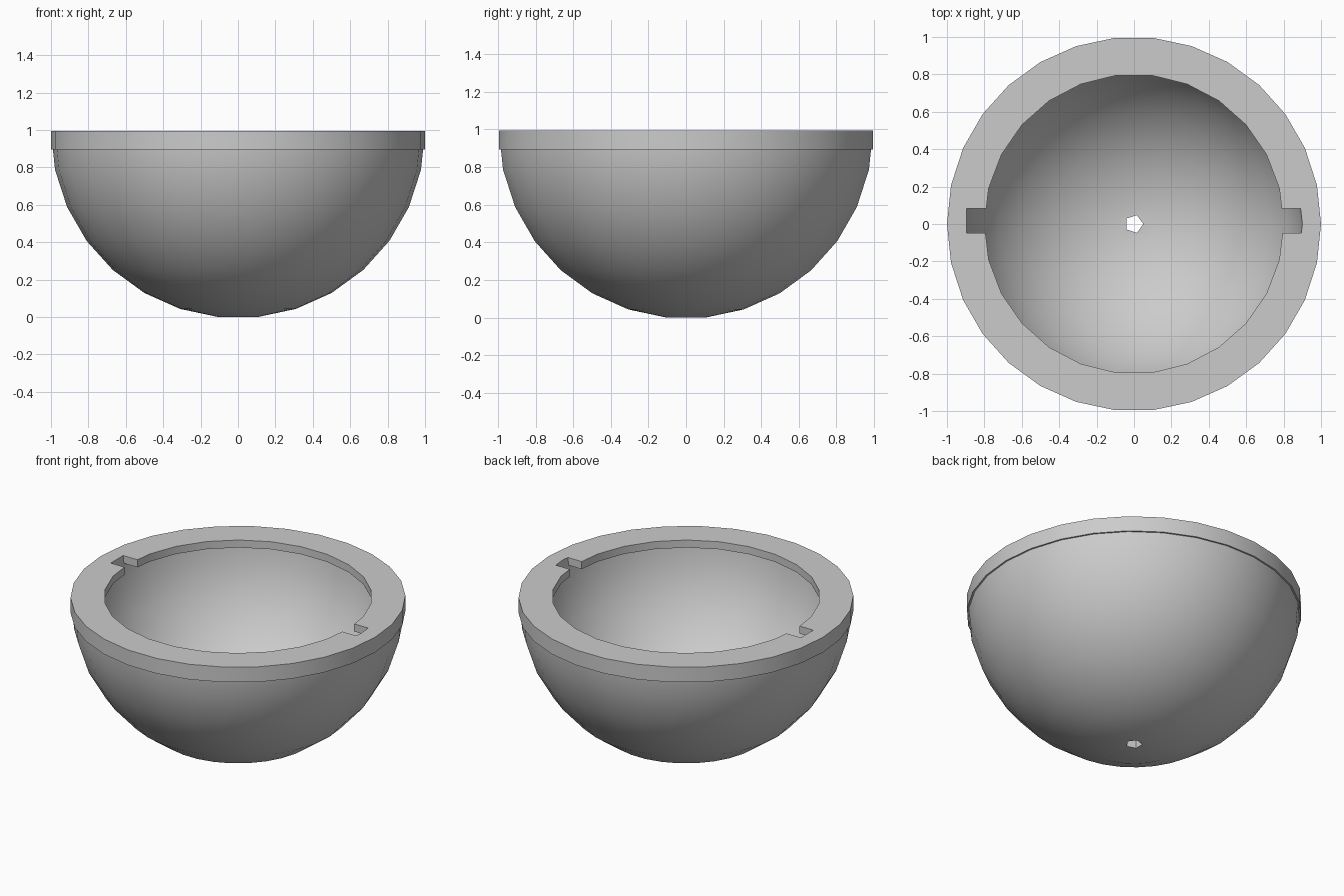
import bpy, bmesh, math

if "Cube" in bpy.data.objects:
    bpy.data.objects.remove(bpy.data.objects["Cube"], do_unlink=True)

STEP = math.radians(12)
TOP = math.cos(STEP / 2)      # equator height when the flat base sits on z = 0
RIM, LIP = 0.1, 0.05          # heights of outer band and inner lip

grey = bpy.data.materials.new("plain grey")
grey.use_nodes = True
colour = (0.6, 0.6, 0.6, 1)
grey.diffuse_color = colour
grey.node_tree.nodes["Principled BSDF"].inputs["Base Color"].default_value = colour


def lathe(name, profile, sides):
    """Closed solid of revolution from (radius, z) points, bottom to top."""
    bm = bmesh.new()
    rings = [[bm.verts.new((r * math.cos(math.tau * i / sides),
                            r * math.sin(math.tau * i / sides), z))
              for i in range(sides)] for r, z in profile]
    for low, high in zip(rings, rings[1:]):
        for i in range(sides):
            j = (i + 1) % sides
            bm.faces.new((low[i], low[j], high[j], high[i]))
    bm.faces.new(rings[0][::-1])
    bm.faces.new(rings[-1])
    mesh = bpy.data.meshes.new(name)
    bm.to_mesh(mesh)
    bm.free()
    obj = bpy.data.objects.new(name, mesh)
    bpy.context.collection.objects.link(obj)
    mesh.materials.append(grey)
    return obj


def dome(radius):
    """Lower hemisphere rings, excluding the equator."""
    return [(radius * math.sin(STEP * (i + 0.5)),
             TOP - radius * math.cos(STEP * (i + 0.5))) for i in range(7)]


def cut(target, cutter):
    """Subtract the cutter from the target and discard the cutter."""
    cutter.hide_render = True
    mod = target.modifiers.new("cut", 'BOOLEAN')
    mod.operation, mod.solver, mod.object = 'DIFFERENCE', 'EXACT', cutter
    bpy.ops.object.select_all(action='DESELECT')
    bpy.context.view_layer.objects.active = target
    target.select_set(True)
    bpy.ops.object.modifier_apply(modifier=mod.name)
    bpy.data.objects.remove(cutter, do_unlink=True)


# Outer bowl with a slightly proud band around the rim
last_r, last_z = dome(1)[-1]
neck = 1 - (1 - last_r) * RIM / (TOP - last_z)
bowl = lathe("bowl", dome(1) + [(neck, TOP - RIM), (1, TOP - RIM), (1, TOP)], 30)

# Lip: a plate with a round opening and two opposite key slots
lip = lathe("lip_cutter", [(1.5, TOP - LIP), (1.5, 2)], 32)
cut(lip, lathe("opening_cutter", [(0.8, 0.5), (0.8, 3)], 26))
bpy.ops.mesh.primitive_cube_add(size=1, location=(0, 0.017, 1.5))
slot = bpy.context.object
slot.name = "slot_cutter"
slot.scale = (2.4, 0.13, 2)
bpy.context.view_layer.update()
cut(lip, slot)

# Hollow interior that leaves the lip standing
cavity = lathe("cavity_cutter", dome(0.9) + [(0.9, TOP), (0.9, 1.3)], 29)
cut(cavity, lip)
cut(bowl, cavity)

# Drain hole
cut(bowl, lathe("drain_cutter", [(0.05, -0.2), (0.05, 0.4)], 5))

bowl.data.materials.clear()
bowl.data.materials.append(grey)
for face in bowl.data.polygons:
    face.material_index = 0
bpy.ops.object.select_all(action='DESELECT')
bowl.select_set(True)
bpy.context.view_layer.objects.active = bowl
bpy.ops.object.shade_smooth_by_angle(angle=math.radians(30))
